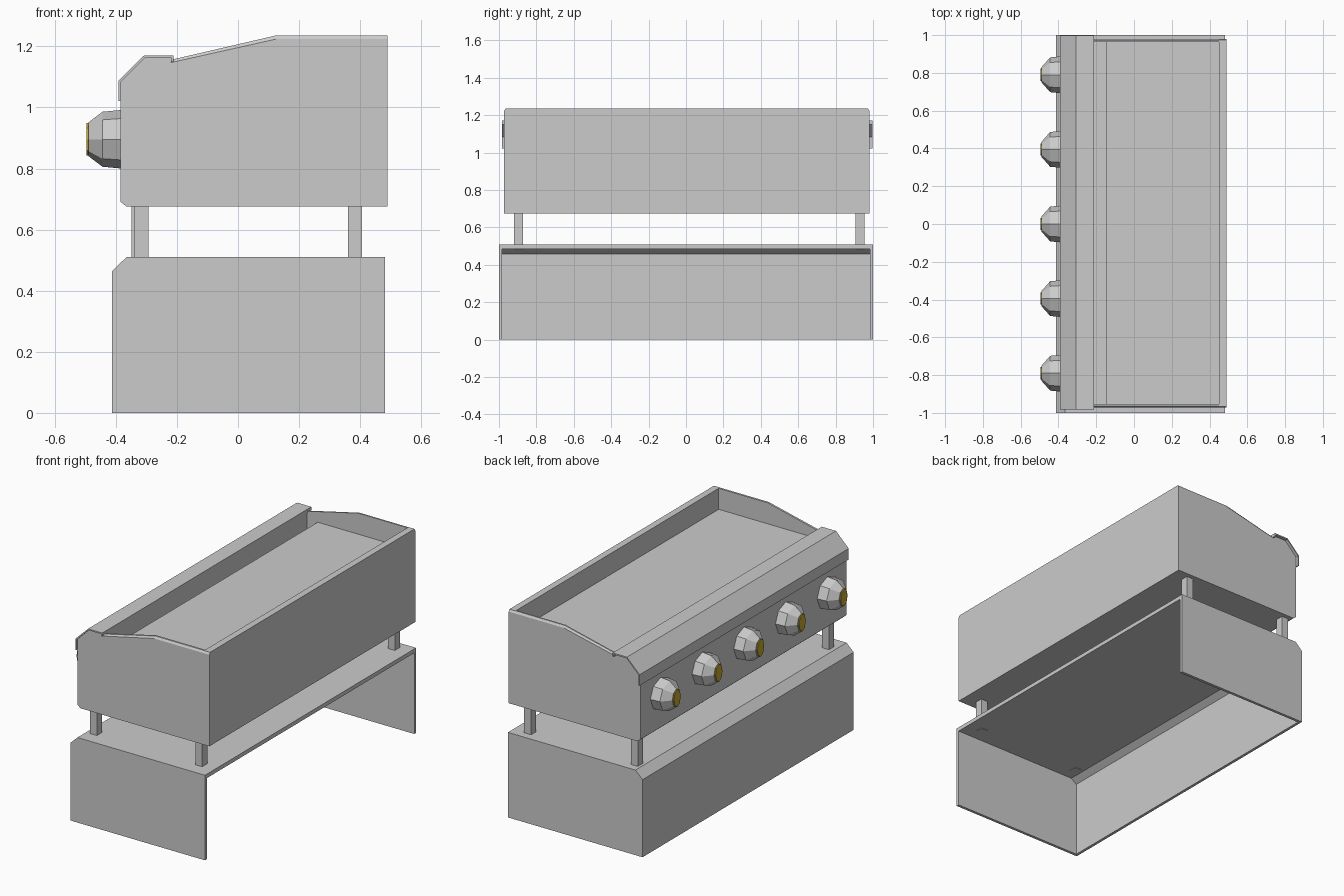
import bpy, bmesh, math

if "Cube" in bpy.data.objects:
    bpy.data.objects.remove(bpy.data.objects["Cube"])


def loft(name, rings, mat=None):
    """Join equal-length rings of 3D points and cap both ends."""
    bm = bmesh.new()
    vs = [[bm.verts.new(p) for p in r] for r in rings]
    n = len(rings[0])
    for a, b in zip(vs, vs[1:]):
        for i in range(n):
            j = (i + 1) % n
            bm.faces.new((a[i], a[j], b[j], b[i]))
    bm.faces.new(vs[0])
    bm.faces.new(vs[-1][::-1])
    bmesh.ops.recalc_face_normals(bm, faces=bm.faces)
    me = bpy.data.meshes.new(name)
    bm.to_mesh(me)
    bm.free()
    ob = bpy.data.objects.new(name, me)
    bpy.context.collection.objects.link(ob)
    if mat:
        me.materials.append(mat)
    return ob


def prism(name, profile, y0, y1, mat=None):
    """Extrude an (x, z) profile along y."""
    return loft(name, [[(x, y, z) for x, z in profile] for y in (y0, y1)], mat)


def box(name, x0, x1, y0, y1, z0, z1, mat=None):
    return prism(name, [(x0, z0), (x1, z0), (x1, z1), (x0, z1)], y0, y1, mat)


gold = bpy.data.materials.new("gold")
gold.diffuse_color = (0.55, 0.38, 0.03, 1)
gold.use_nodes = True
gold.node_tree.nodes["Principled BSDF"].inputs["Base Color"].default_value = gold.diffuse_color

# Stand: bent front and top sheet, open at back and bottom
prism("stand_sheet", [(-.412, 0), (-.412, .465), (-.365, .51), (.481, .51),
                      (.481, .486), (-.358, .486), (-.395, .459), (-.395, 0)],
      -.985, .985)
for y0, y1, side in ((-1, -.983, "right"), (.983, 1, "left")):
    prism("stand_side_" + side, [(-.412, 0), (-.412, .465), (-.365, .51),
                                 (.481, .51), (.481, 0)], y0, y1)

# Legs between the stand and the body
for yc, xf, side in ((-.895, -.316, "right"), (.93, -.325, "left")):
    for xc, end in ((xf, "front"), (.383, "back")):
        box(f"leg_{end}_{side}", xc - .023, xc + .023, yc - .024, yc + .024,
            .483, .68)

# Body with cooking plate and grease trough
prism("body_core", [(-.385, .692), (-.365, .675), (.45, .675), (.45, 1.11),
                    (-.145, 1.11), (-.145, 1.03), (-.215, 1.03),
                    (-.215, 1.163), (-.305, 1.163), (-.385, 1.085)],
      -.955, .965)

# Side walls with a chamfered upper outer edge
lower = [(-.385, .692), (-.365, .675), (.49, .675)]
front = [(-.22, 1.163), (-.305, 1.163), (-.385, 1.085)]
top_in = [(.49, 1.236), (.125, 1.236), (-.22, 1.156)]
top_out = [(.49, 1.224), (.125, 1.224), (-.22, 1.147)]
for s, outer, inner, side in ((-1, -.972, -.952, "right"), (1, .98, .963, "left")):
    rings = []
    for y, top in ((outer, top_out), (outer - s * .008, top_in), (inner, top_in)):
        rings.append([(x, y, z) for x, z in lower + top + front])
    loft("side_wall_" + side, rings)

# Back wall
box("back_wall", .45, .49, -.965, .973, .675, 1.236)

# Folded cover along the front top edge
prism("front_cover", [(-.384, 1.022), (-.391, 1.022), (-.391, 1.088),
                      (-.307, 1.171), (-.212, 1.171), (-.212, 1.15),
                      (-.219, 1.15), (-.219, 1.163), (-.304, 1.163),
                      (-.384, 1.084)], -.983, .998)

# Octagonal knobs with a narrowing grip and a coloured tip
for k in range(5):
    yc, zc = (k - 2) * .395, .896

    def ring(x, ry, rz):
        return [(x, yc + ry * math.cos(a * math.pi / 4),
                 zc + rz * math.sin(a * math.pi / 4)) for a in range(8)]

    loft(f"knob_{k + 1}", [ring(-.38, .098, .096), ring(-.444, .092, .09),
                           ring(-.49, .04, .055)])
    loft(f"knob_tip_{k + 1}", [ring(-.489, .032, .053), ring(-.496, .032, .053)],
         gold)
